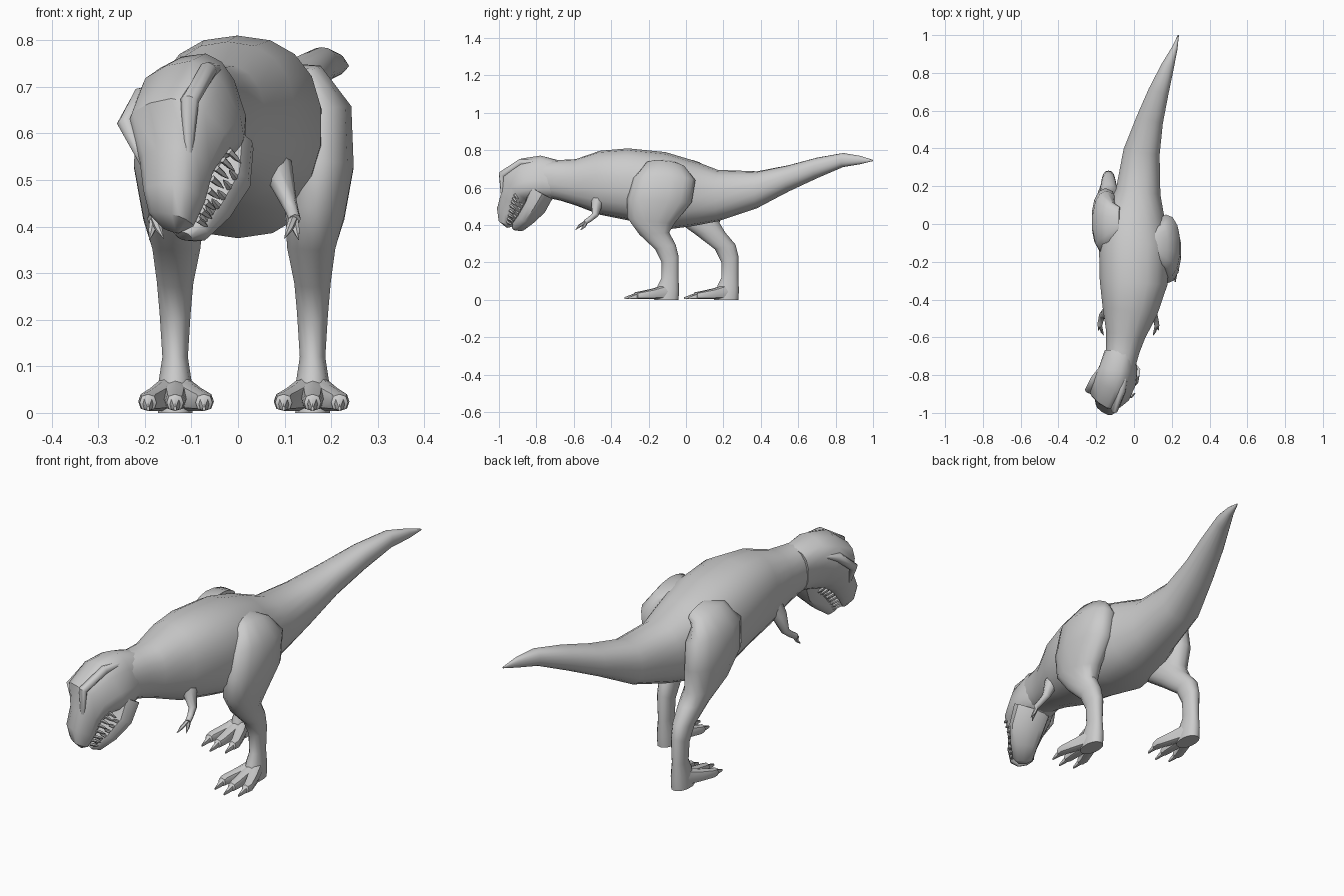
import bpy, bmesh, math
from mathutils import Vector as V

if "Cube" in bpy.data.objects:
    bpy.data.objects.remove(bpy.data.objects["Cube"])


def ring_frames(rings):
    """Each ring is (upper point, lower point, half width); returns centre, up, side."""
    mids = [(V(a) + V(b)) / 2 for a, b, w in rings]
    out = []
    for i, (a, b, w) in enumerate(rings):
        tangent = mids[min(i + 1, len(mids) - 1)] - mids[max(i - 1, 0)]
        up = (V(a) - V(b)) / 2
        out.append((mids[i], up, up.cross(tangent).normalized() * w))
    return out


def loft(name, rings, n=14, power=2.2, angle=50):
    bm = bmesh.new()
    loops = []
    for mid, up, side in ring_frames(rings):
        loop = []
        for k in range(n):
            t = 2 * math.pi * k / n
            c, s = math.cos(t), math.sin(t)
            u = math.copysign(abs(c) ** (2 / power), c)
            v = math.copysign(abs(s) ** (2 / power), s)
            loop.append(bm.verts.new(mid + up * u + side * v))
        loops.append(loop)
    for a, b in zip(loops, loops[1:]):
        for k in range(n):
            j = (k + 1) % n
            bm.faces.new((a[k], a[j], b[j], b[k]))
    bm.faces.new(loops[0])
    bm.faces.new(loops[-1])
    bmesh.ops.recalc_face_normals(bm, faces=bm.faces)
    mesh = bpy.data.meshes.new(name)
    bm.to_mesh(mesh)
    bm.free()
    ob = bpy.data.objects.new(name, mesh)
    bpy.context.collection.objects.link(ob)
    bpy.ops.object.select_all(action='DESELECT')
    ob.select_set(True)
    bpy.context.view_layer.objects.active = ob
    bpy.ops.object.shade_smooth_by_angle(angle=math.radians(angle))
    return ob


def tube(name, pts, n=8):
    """Round tapered limb through (point, radius) pairs."""
    rings = []
    for i, (p, r) in enumerate(pts):
        t = (V(pts[min(i + 1, len(pts) - 1)][0]) - V(pts[max(i - 1, 0)][0])).normalized()
        up = t.cross(V((1, 0, 0))).normalized() * r
        rings.append((V(p) + up, V(p) - up, r))
    return loft(name, rings, n, 2)


# Torso and tail: x, y, top z, bottom z, half width
spine = [(.235, 1.0, .748, .742, .003), (.215, .93, .77, .725, .016),
         (.18, .84, .785, .71, .034), (.13, .70, .76, .65, .055),
         (.083, .55, .72, .58, .073), (.04, .38, .687, .49, .098),
         (.022, .17, .695, .42, .12), (.0, .04, .745, .395, .165),
         (.0, -.11, .79, .375, .188), (-.002, -.31, .81, .425, .182),
         (-.022, -.46, .797, .455, .148), (-.045, -.59, .752, .505, .105),
         (-.06, -.67, .748, .53, .09), (-.075, -.76, .745, .55, .08)]
loft("body_and_tail", [((x, y, t), (x, y, b), w) for x, y, t, b, w in spine], 18, 2.3)

# Skull, pitched down and rolled to one side
skull = [((-.085, -.67, .743), (-.065, -.69, .545), .08),
         ((-.12, -.77, .765), (-.045, -.75, .535), .094),
         ((-.155, -.86, .745), (-.045, -.80, .53), .104),
         ((-.19, -.945, .665), (-.06, -.84, .53), .102),
         ((-.175, -.962, .565), (-.09, -.88, .495), .077),
         ((-.17, -.995, .49), (-.105, -.905, .44), .062),
         ((-.165, -.985, .43), (-.122, -.925, .40), .05),
         ((-.15, -.957, .397), (-.14, -.94, .388), .022)]
loft("skull", skull, 14, 2.7, 40)

# Lower jaw
jaw = [((-.07, -.82, .60), (-.03, -.725, .545), .085),
       ((-.07, -.845, .52), (-.03, -.77, .47), .08),
       ((-.092, -.885, .455), (-.058, -.825, .412), .062),
       ((-.115, -.915, .41), (-.092, -.882, .368), .045),
       ((-.122, -.922, .388), (-.11, -.905, .37), .02)]
loft("lower_jaw", jaw, 12, 2.6, 40)


# Teeth along both edges of each jaw
def teeth(name, rings, count, sign, length):
    frames = ring_frames(rings)
    for i in range(count):
        f = (i + .3) / count * (len(frames) - 1)
        k = min(int(f), len(frames) - 2)
        m, u, s = (a.lerp(b, f - k) for a, b in zip(frames[k], frames[k + 1]))
        for e in (-1, 1):
            root = m + u * .7 * sign + s * .87 * e
            d = u.normalized() * sign
            tube(name, [(root, .008), (root + d * length * .6, .006),
                        (root + d * length, .001)], 5)


teeth("upper_tooth", skull[3:7], 8, -1, .042)
teeth("lower_tooth", jaw[1:4], 6, 1, .03)

# Low brow ridges
frames = ring_frames(skull)
for e in (-1, 1):
    tube("brow_ridge", [(frames[k][0] + frames[k][1] * h + frames[k][2] * e * w, r)
                        for k, h, w, r in ((1, .6, .75, .008), (2, .65, .8, .02),
                                           (3, .72, .88, .02), (4, .5, .8, .01))])

# Legs: front y, z, back y, z, x, half width, share of rear shift for the other leg
leg = [(-.17, .73, -.03, .71, .10, .03, .12),
       (-.22, .725, .0, .70, .145, .045, .12),
       (-.285, .65, .05, .64, .17, .076, .125),
       (-.315, .54, .03, .52, .175, .075, .16),
       (-.315, .44, -.06, .41, .165, .065, .24),
       (-.25, .35, -.09, .36, .157, .053, .30),
       (-.165, .27, -.055, .295, .16, .04, .32),
       (-.13, .20, -.04, .235, .16, .034, .32),
       (-.13, .12, -.04, .12, .16, .028, .32),
       (-.15, .08, -.037, .05, .16, .036, .32),
       (-.17, .0, -.04, .0, .16, .038, .32)]
for tag, side in (("right", 1), ("left", -1)):
    def place(x, y, z, shift):
        return (x, y, z) if side > 0 else (.025 - x, y + shift, z)
    loft(tag + "_leg", [(place(x, fy, fz, d), place(x, by, bz, d), w)
                        for fy, fz, by, bz, x, w, d in leg], 14)
    # Three spread toes with claws
    for spread, reach in ((-.062, .9), (0, 1.0), (.058, .9)):
        toe = []
        for t, top, w in ((0, .085, .027), (.35, .06, .025), (.65, .045, .022),
                          (.76, .04, .018), (.78, .033, .011), (1.0, .014, .003)):
            y = -.10 - .23 * t * reach
            x = .16 + spread * min(1, t * 1.35 + .15)
            toe.append((place(x, y, top, .32), place(x, y, .004, .32), w))
        loft(tag + "_toe", toe, 8, 2.4, 40)

    # Small arm with two fingers
    def arm(x, y, z):
        return (x if side > 0 else -.06 - x, y, z)
    tube(tag + "_arm", [(arm(.05, -.45, .60), .045), (arm(.085, -.475, .525), .033),
                        (arm(.108, -.485, .455), .018), (arm(.117, -.515, .43), .014),
                        (arm(.122, -.54, .415), .013)])
    for x, y, z in ((.10, -.59, .375), (.13, -.565, .372)):
        tube(tag + "_finger", [(arm(.12, -.53, .42), .010),
                               (arm((x + .12) / 2, y + .02, z + .02), .008),
                               (arm(x, y, z), .001)], 6)
